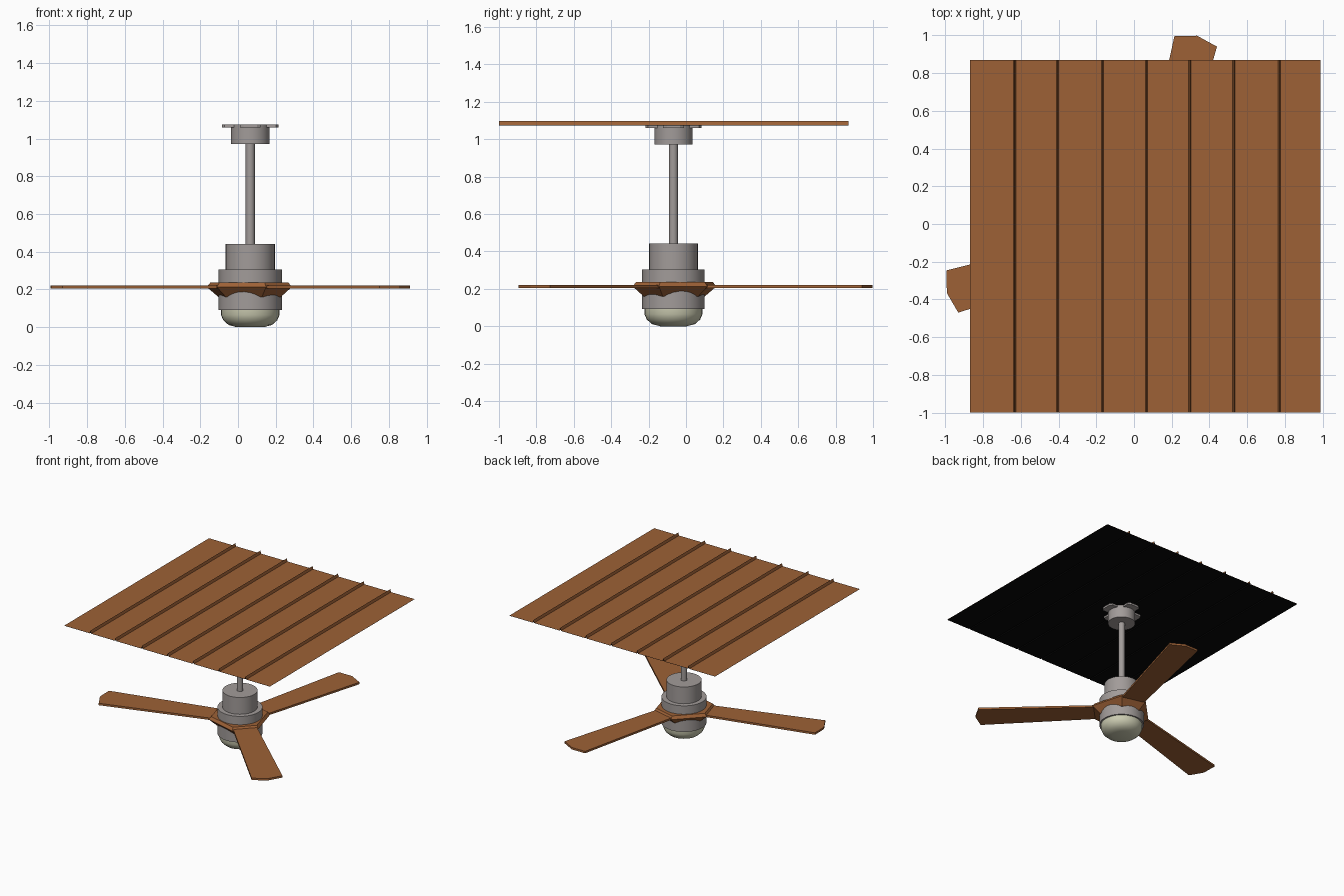
import bpy, bmesh, math
from mathutils import Matrix

if "Cube" in bpy.data.objects:
    bpy.data.objects.remove(bpy.data.objects["Cube"])

CX, CY = 0.065, -0.067          # fan axis
BLADE_ANGLES = [math.radians(75.8 + 120 * k) for k in range(3)]


def material(name, rgb):
    m = bpy.data.materials.new(name)
    m.diffuse_color = (*rgb, 1)
    m.use_nodes = True
    m.node_tree.nodes["Principled BSDF"].inputs["Base Color"].default_value = m.diffuse_color
    return m


WOOD = material("brown_wood", (0.34, 0.12, 0.037))
METAL = material("brushed_grey", (0.36, 0.33, 0.32))
GLASS = material("cream_glass", (0.60, 0.60, 0.44))
BLACK = material("black_underside", (0.002, 0.002, 0.002))


def add(name, verts, faces, mat, smooth=False, fix=True):
    me = bpy.data.meshes.new(name)
    me.from_pydata(verts, [], faces)
    if fix:
        bm = bmesh.new()
        bm.from_mesh(me)
        bmesh.ops.recalc_face_normals(bm, faces=bm.faces)
        bm.to_mesh(me)
        bm.free()
    me.materials.append(mat)
    ob = bpy.data.objects.new(name, me)
    bpy.context.collection.objects.link(ob)
    if smooth:
        bpy.ops.object.select_all(action='DESELECT')
        ob.select_set(True)
        bpy.context.view_layer.objects.active = ob
        bpy.ops.object.shade_smooth_by_angle(angle=math.radians(35))
    return ob


def loft(name, rings, mat, smooth=False):
    """Closed solid through rings of equal point count."""
    n = len(rings[0])
    verts = [p for r in rings for p in r]
    faces = [list(range(n)), list(range(len(verts) - n, len(verts)))]
    for k in range(len(rings) - 1):
        for i in range(n):
            j = (i + 1) % n
            faces.append((k * n + i, k * n + j, (k + 1) * n + j, (k + 1) * n + i))
    return add(name, verts, faces, mat, smooth)


def lathe(name, profile, mat, sides=32):
    rings = [[(CX + r * math.cos(math.tau * i / sides),
               CY + r * math.sin(math.tau * i / sides), z) for i in range(sides)]
             for r, z in profile]
    return loft(name, rings, mat, True)


def polar(angle, r, s, z):
    """Point r along and s across a direction from the fan axis."""
    c, d = math.cos(angle), math.sin(angle)
    return (CX + r * c - s * d, CY + r * d + s * c, z)


# turned metal parts and glass bowl
lathe("canopy", [(0.102, 0.972), (0.102, 1.074)], METAL)
lathe("down_rod", [(0.024, 0.42), (0.024, 0.99)], METAL, 16)
lathe("upper_housing", [(0.13, 0.29), (0.13, 0.442)], METAL)
lathe("motor_housing", [(0.167, 0.092), (0.167, 0.305)], METAL)
lathe("glass_bowl", [(0.07, 0.0), (0.115, 0.012), (0.143, 0.037),
                     (0.155, 0.065), (0.155, 0.10)], GLASS)

# four mounting tabs around the canopy
for k in range(4):
    a = k * math.pi / 2
    outline = [(0.0, -0.055), (0.137, -0.055), (0.15, -0.035),
               (0.15, 0.035), (0.137, 0.055), (0.0, 0.055)]
    loft(f"mounting_tab_{k + 1}",
         [[polar(a, r, s, z) for r, s in outline] for z in (1.059, 1.073)], METAL)

# wooden blade hub: truncated triangle with bevelled top and bottom
loft("blade_hub",
     [[polar(a, 0.212 * f, s * f, z) for a in BLADE_ANGLES for s in (-0.098, 0.098)]
      for f, z in ((0.73, 0.16), (1.0, 0.213), (0.92, 0.236))], WOOD)

# three blades, slightly wider at the clipped tip
for k, a in enumerate(BLADE_ANGLES):
    outline = [(0.15, -0.088), (1.068, -0.116), (1.098, 0.0),
               (1.068, 0.116), (0.15, 0.088)]
    loft(f"blade_{k + 1}",
         [[polar(a, r, s, z) for r, s in outline] for z in (0.206, 0.222)], WOOD)

# plank ceiling: one folded sheet with a narrow V joint between planks
profile = [(-0.87, 0.0)]
for x in (-0.632, -0.405, -0.167, 0.066, 0.296, 0.529, 0.77):
    profile += [(x - 0.006, 0.0), (x, 0.023), (x + 0.006, 0.0)]
profile.append((0.988, 0.0))


def sheet(name, z0, mat, up):
    verts = [(x, y, z0 + z) for x, z in profile for y in (-1.0, 0.868)]
    faces = [(2 * i, 2 * i + 2, 2 * i + 3, 2 * i + 1) for i in range(len(profile) - 1)]
    if not up:
        faces = [f[::-1] for f in faces]
    add(name, verts, faces, mat, fix=False)


sheet("ceiling_planks", 1.076, WOOD, True)
sheet("ceiling_underside", 1.074, BLACK, False)
